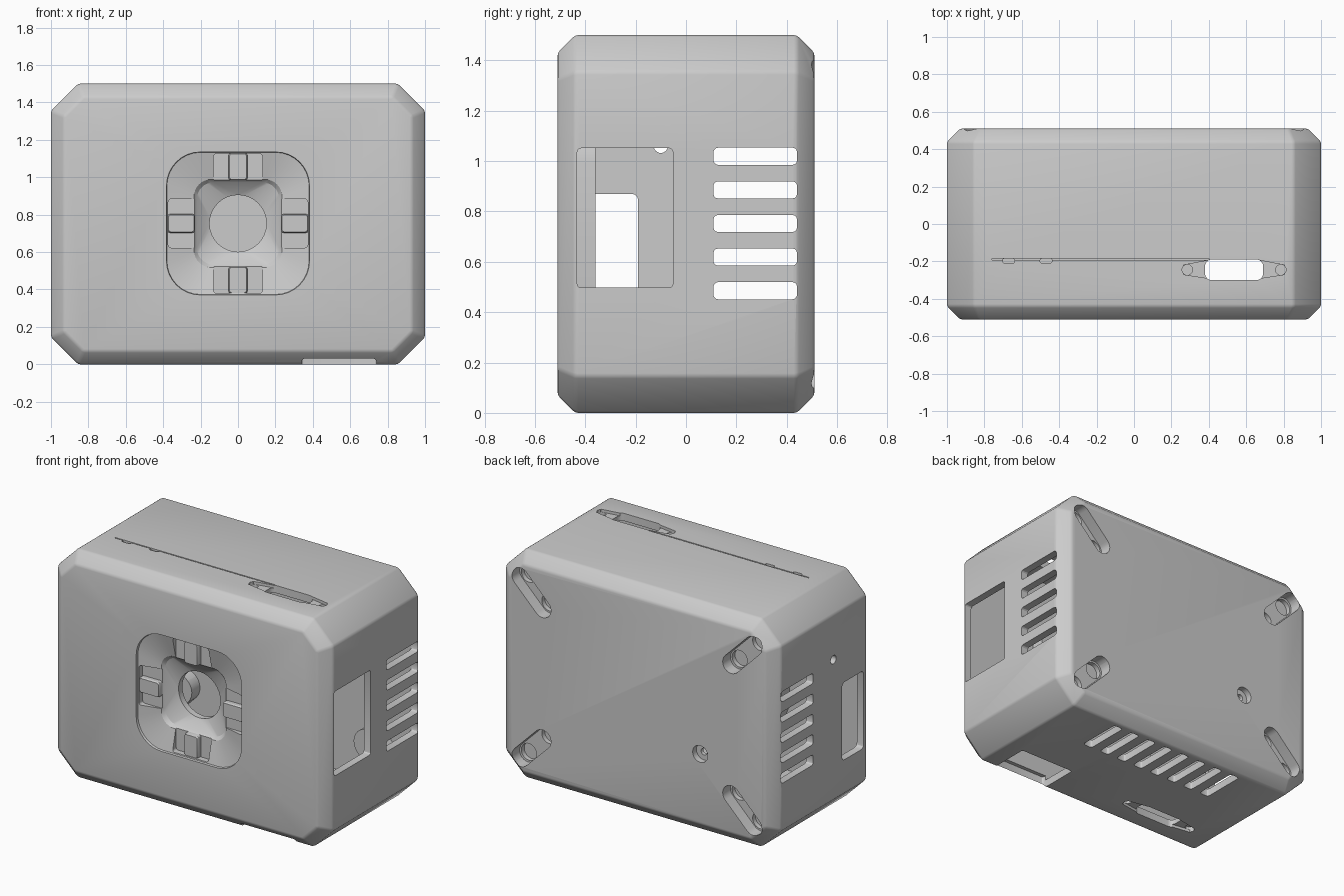
import bpy, bmesh, math

if "Cube" in bpy.data.objects:
    bpy.data.objects.remove(bpy.data.objects["Cube"])

MAP = {'x': lambda u, v, a: (a, u, v),
       'y': lambda u, v, a: (u, a, v),
       'z': lambda u, v, a: (u, v, a)}
MID = 0.75


def rrect(cu, cv, hu, hv, r, rot=0.0, n=6):
    """Rounded rectangle (capsule or circle when r is large) as 2D points."""
    pts = []
    for k, (su, sv) in enumerate(((1, 1), (-1, 1), (-1, -1), (1, -1))):
        for i in range(n + 1):
            t = math.pi / 2 * (k + i / n) if n else 0
            e = 0.9999  # keeps points of neighbouring corners distinct
            u = su * (hu - r * e) + r * e * math.cos(t)
            v = sv * (hv - r * e) + r * e * math.sin(t)
            pts.append((cu + u * math.cos(rot) - v * math.sin(rot),
                        cv + u * math.sin(rot) + v * math.cos(rot)))
    return pts


def octagon(hx, hz, c):
    q = [(hx, hz - c), (hx - c, hz), (c - hx, hz), (-hx, hz - c)]
    return [(x, MID + z) for x, z in q] + [(-x, MID - z) for x, z in q]


def loft(bm, axis, sections):
    """Closed solid through a list of (profile, position along axis)."""
    rings = [[bm.verts.new(MAP[axis](u, v, a)) for u, v in p] for p, a in sections]
    for A, B in zip(rings, rings[1:]):
        for i in range(len(A)):
            j = (i + 1) % len(A)
            bm.faces.new((A[i], A[j], B[j], B[i]))
    bm.faces.new(rings[0])
    bm.faces.new(rings[-1])


def prism(bm, axis, profile, a0, a1):
    loft(bm, axis, [(profile, a0), (profile, a1)])


def make(name, bm):
    bmesh.ops.recalc_face_normals(bm, faces=bm.faces)
    me = bpy.data.meshes.new(name)
    bm.to_mesh(me)
    bm.free()
    ob = bpy.data.objects.new(name, me)
    bpy.context.collection.objects.link(ob)
    return ob


def subtract(ob, cutter):
    m = ob.modifiers.new("cut", 'BOOLEAN')
    m.operation, m.object, m.solver, m.use_self = 'DIFFERENCE', cutter, 'EXACT', True
    bpy.context.view_layer.objects.active = ob
    bpy.ops.object.modifier_apply(modifier=m.name)
    bpy.data.objects.remove(cutter)


# Outer case: octagon with chamfered front and back rims, edges softened
bm = bmesh.new()
full, inset = octagon(1, .75, .145), octagon(.93, .68, .104)
loft(bm, 'y', [(inset, -.51), (full, -.44), (full, .44), (inset, .51)])
bmesh.ops.bevel(bm, geom=bm.edges[:], offset=.012, segments=2, profile=.5, affect='EDGES')
case = make("case_shell", bm)

# Cavity, leaving bosses behind the corner slots and the front opening
bm = bmesh.new()
prism(bm, 'y', octagon(.95, .70, .13), -.445, .445)
cavity = make("cavity_cutter", bm)
corners = [(sx, sz, math.atan2(sz, sx)) for sx in (1, -1) for sz in (1, -1)]
corners = [(sx * .765, MID + sz * .51, math.atan2(sz, sx)) for sx, sz, _ in corners]
bm = bmesh.new()
for x, z, rot in corners:
    prism(bm, 'y', rrect(x, z, .21, .1, .1, rot), .36, .5)
prism(bm, 'y', rrect(0, MID, .44, .44, .2), -.5, -.36)
subtract(cavity, make("boss_cutter", bm))
subtract(case, cavity)

bm = bmesh.new()
# Front bowl, funnel and round opening
bowl = [(.385, .18, -.53), (.38, .18, -.495), (.235, .09, -.46),
        (.22, .09, -.44), (.152, .152, -.40), (.152, .152, -.33)]
loft(bm, 'y', [(rrect(0, MID + .003, h, h, r, 0, 8), y) for h, r, y in bowl])
# Four channels across the bowl
for k in range(4):
    a = k * math.pi / 2
    prism(bm, 'y', rrect(.298 * math.cos(a), MID + .003 + .298 * math.sin(a),
                         .075, .13, .015, a), -.53, -.455)
# Diagonal mounting slots in the back, each with two deeper ends
for x, z, rot in corners:
    prism(bm, 'y', rrect(x, z, .175, .062, .062, rot), .43, .55)
    for s in (-.105, .105):
        prism(bm, 'y', rrect(x + s * math.cos(rot), z + s * math.sin(rot),
                             .055, .055, .055), .40, .56)
# Reset hole in the back
prism(bm, 'y', rrect(-.46, .53, .055, .055, .055), .47, .55)
prism(bm, 'y', rrect(-.46, .53, .022, .022, .022), .42, .56)
# Side vents (both sides) and bottom vents
for i in range(5):
    z = .485 + i * .1335
    prism(bm, 'x', rrect(.275, z, .166, .034, .018, 0, 3), -1.1, 1.1)
for i in range(8):
    prism(bm, 'z', rrect((i - 3.5) * .134, .26, .034, .15, .018, 0, 3), -.1, .1)
# Right and left windows, small left hole, bottom opening
prism(bm, 'x', rrect(-.242, .774, .19, .277, .015, 0, 3), .9, 1.1)
prism(bm, 'x', rrect(-.302, .615, .112, .255, .025, 0, 3), -1.1, -.9)
prism(bm, 'x', rrect(-.10, 1.06, .028, .028, .028), -1.1, -.9)
prism(bm, 'z', rrect(.54, -.33, .2, .14, .015, 0, 3), -.1, .08)
# Connector slots with tapered screw ears on top and bottom
for cx, cy, z, d in ((.535, -.245, 1.5, -1), (-.43, -.275, 0, 1)):
    prism(bm, 'z', rrect(cx, cy, .155, .055, .035), z - .1, z + .1)
    ear = [(.27, -.025), (.27, .025), (.14, .05), (-.14, .05),
           (-.27, .025), (-.27, -.025), (-.14, -.045), (.14, -.045)]
    prism(bm, 'z', [(cx + u, cy + v) for u, v in ear], z + .018 * d, z - .1 * d)
    for s in (-.25, .25):
        prism(bm, 'z', rrect(cx + s, cy, .028, .028, .028), z + .035 * d, z - .11 * d)
# Seam with two latch notches on top
prism(bm, 'z', [(-.76, -.193), (.4, -.193), (.4, -.185), (-.76, -.185)], 1.49, 1.53)
for x in (-.67, -.47):
    prism(bm, 'z', rrect(x, -.197, .032, .012, .01, 0, 3), 1.47, 1.54)
subtract(case, make("opening_cutter", bm))

# Raised bars in the front channels
bm = bmesh.new()
for k in range(4):
    a = k * math.pi / 2
    cx, cz = .303 * math.cos(a), MID + .003 + .303 * math.sin(a)
    loft(bm, 'y', [(rrect(cx, cz, .068, .045, .012, a, 3), -.49),
                   (rrect(cx, cz, .072, .05, .012, a, 3), -.48),
                   (rrect(cx, cz, .072, .05, .012, a, 3), -.44)])
bars = make("front_opening_bars", bm)

for ob in (case, bars):
    bpy.ops.object.select_all(action='DESELECT')
    ob.select_set(True)
    bpy.context.view_layer.objects.active = ob
    bpy.ops.object.shade_smooth_by_angle(angle=math.radians(25))
